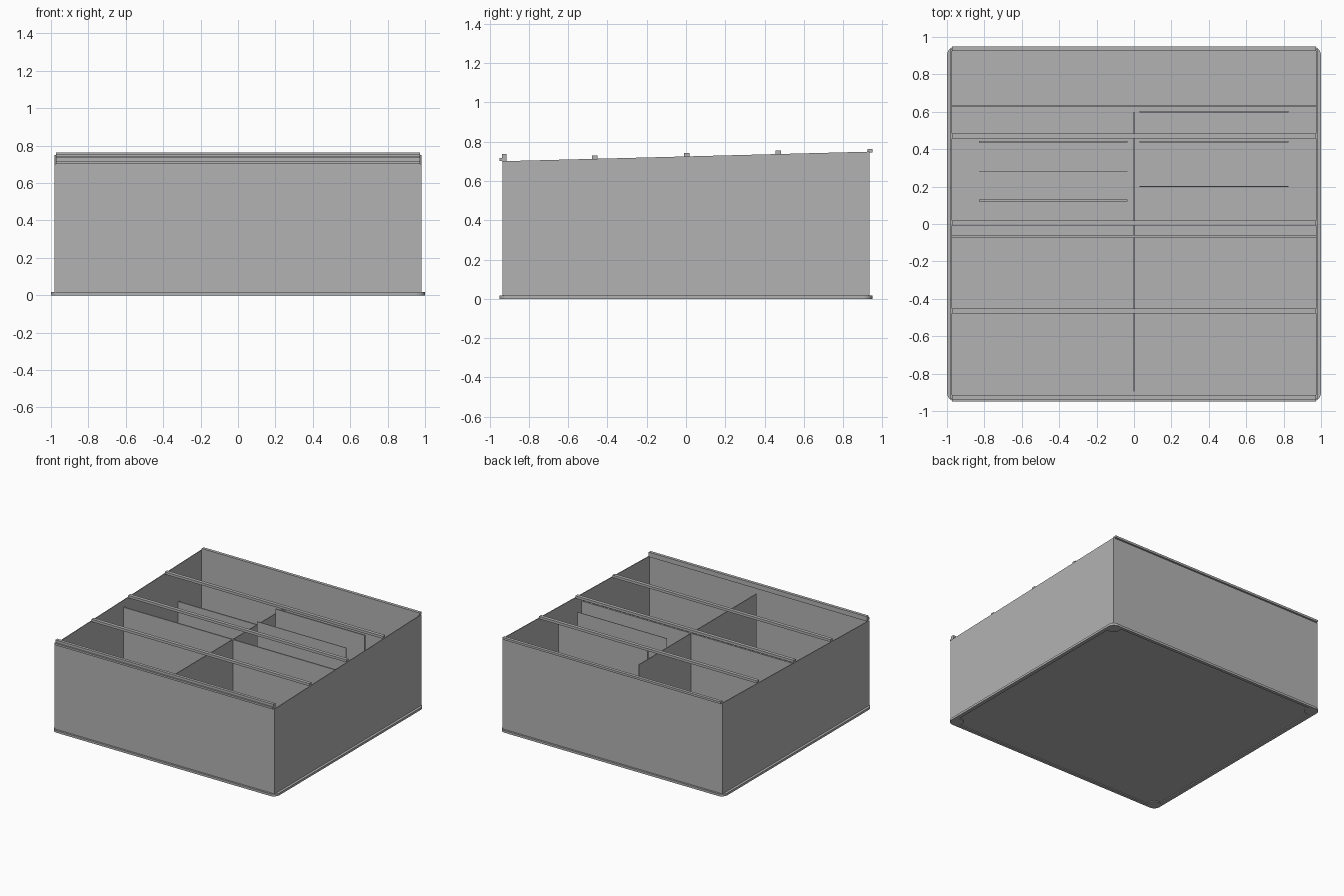
import bpy
import bmesh
from mathutils import Vector

cube = bpy.data.objects.get("Cube")
if cube:
    bpy.data.objects.remove(cube, do_unlink=True)

grey = bpy.data.materials.new("plain grey")
grey.use_nodes = True
grey.diffuse_color = (0.45, 0.45, 0.45, 1)
grey.node_tree.nodes["Principled BSDF"].inputs["Base Color"].default_value = grey.diffuse_color


def finish(name, bm):
    bmesh.ops.recalc_face_normals(bm, faces=bm.faces)
    mesh = bpy.data.meshes.new(name)
    bm.to_mesh(mesh)
    bm.free()
    mesh.materials.append(grey)
    obj = bpy.data.objects.new(name, mesh)
    bpy.context.collection.objects.link(obj)
    return obj


def bar(name, x0, x1, profile):
    """Extrude a (y, z) profile along x."""
    bm = bmesh.new()
    face = bm.faces.new([bm.verts.new((x0, y, z)) for y, z in profile])
    moved = bmesh.ops.extrude_face_region(bm, geom=[face])["geom"]
    verts = [v for v in moved if isinstance(v, bmesh.types.BMVert)]
    bmesh.ops.translate(bm, verts=verts, vec=Vector((x1 - x0, 0, 0)))
    return finish(name, bm)


def box(name, x0, x1, y0, y1, z0, z1):
    return bar(name, x0, x1, [(y0, z0), (y1, z0), (y1, z1), (y0, z1)])


def roof(y):
    """Height of the sloping wall top."""
    return 0.725 + 0.026 * y


WX, WY, T = 0.98, 0.935, 0.006

# Sloping side walls, front and back walls, floor
for side, name in ((1, "left_wall"), (-1, "right_wall")):
    xs = sorted((side * WX, side * (WX - T)))
    bar(name, *xs, [(-WY, 0), (WY, 0), (WY, roof(WY)), (-WY, roof(-WY))])
box("front_wall", -WX, WX, -WY, -WY + T, 0, roof(-WY))
box("back_wall", -WX, WX, WY - T, WY, 0, roof(WY))
box("floor", -WX, WX, -WY, WY, 0.008, 0.014)

# Base trim with round corner feet
R = 0.05
for s, x_name, y_name in ((1, "left", "back"), (-1, "right", "front")):
    xs = sorted((s * 0.97, s))
    box(x_name + "_base_trim", *xs, -0.95 + R, 0.95 - R, 0, 0.018)
    ys = sorted((s * 0.925, s * 0.95))
    box(y_name + "_base_trim", -1 + R, 1 - R, *ys, 0, 0.018)
    for t, end in ((1, "back"), (-1, "front")):
        bm = bmesh.new()
        bmesh.ops.create_cone(bm, cap_ends=True, segments=32, radius1=R, radius2=R, depth=0.018)
        bmesh.ops.translate(bm, verts=bm.verts, vec=Vector((s * (1 - R), t * (0.95 - R), 0.009)))
        finish(f"{end}_{x_name}_corner_foot", bm)

# Roof beams resting on the side walls
BX = 0.972
for i, y in enumerate((-0.465, 0.005, 0.47)):
    box(f"roof_beam_{i + 1}", -BX, BX, y - 0.014, y + 0.014, roof(y) - 0.003, roof(y) + 0.017)
box("back_roof_beam", -BX, BX, 0.925, 0.95, 0.746, 0.763)
box("front_roof_beam", -BX, BX, -0.937, -0.913, 0.7, 0.738)
box("front_gutter", -BX, BX, -0.95, -0.935, 0.703, 0.718)

# Inner partition walls
box("centre_partition", -0.003, 0.003, -0.895, 0.6, 0.014, 0.67)
box("cross_partition", -BX, BX, -0.071, -0.061, 0.014, 0.67)
box("back_low_partition", -BX, BX, 0.625, 0.635, 0.014, 0.45)

# Bay dividers: y position, thickness, height
for name, x0, x1, dividers in (
    ("left_bay_divider", 0.03, 0.825, ((0.6, 0.01, 0.45), (0.44, 0.01, 0.73), (0.2, 0.004, 0.72))),
    ("right_bay_divider", -0.83, -0.035, ((0.44, 0.01, 0.25), (0.28, 0.004, 0.25), (0.125, 0.01, 0.25))),
):
    for i, (y, thick, top) in enumerate(dividers):
        box(f"{name}_{i + 1}", x0, x1, y - thick / 2, y + thick / 2, 0.014, top)
